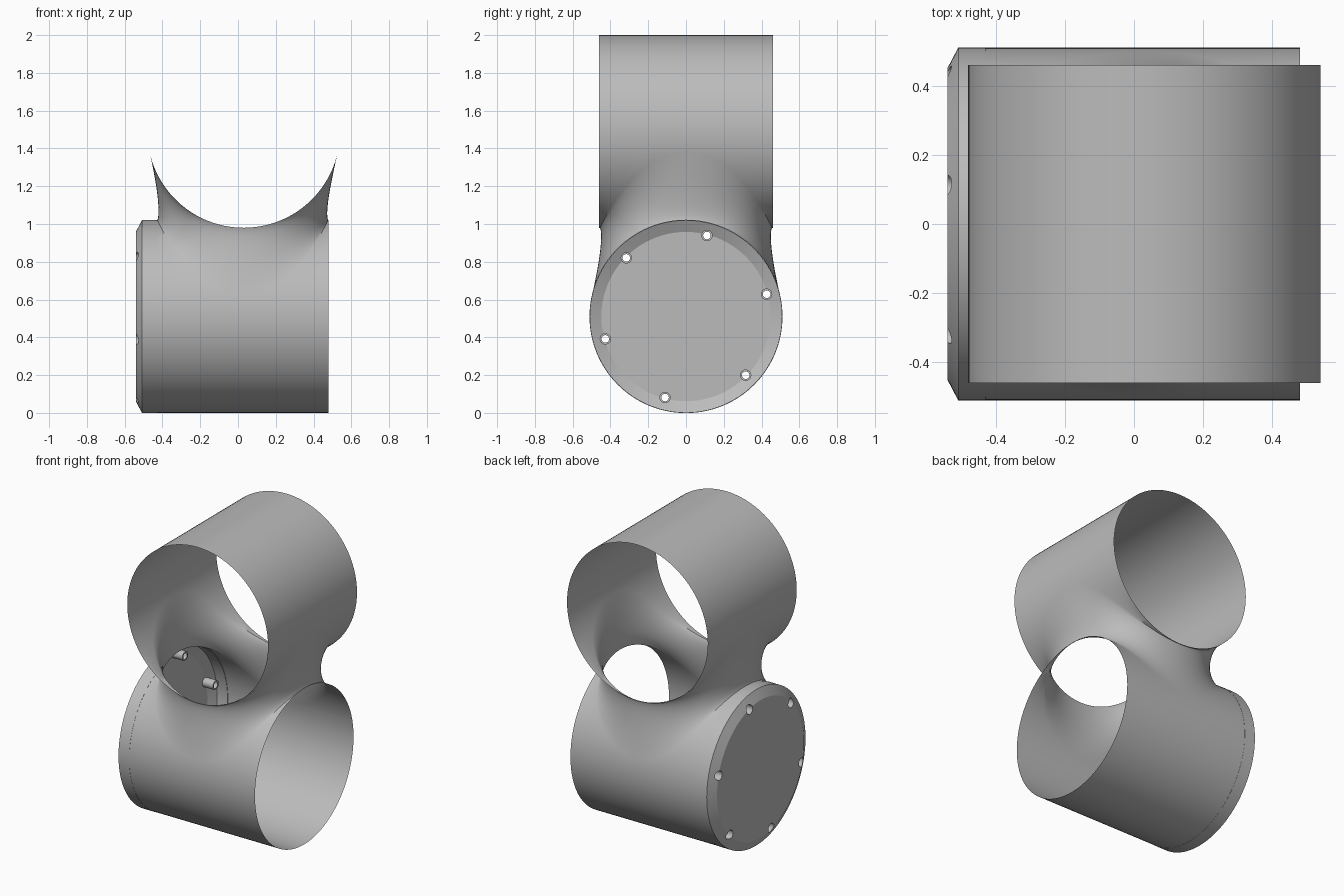
import bpy, bmesh, math
from math import sin, cos, pi
from mathutils import Vector

if "Cube" in bpy.data.objects:
    bpy.data.objects.remove(bpy.data.objects["Cube"])

R = 0.51            # pipe radius
SPREAD = 1.35       # half angle of the opening cut in each pipe
N = 128             # steps round the neck
UX, UZ, LZ = 0.03, 1.49, 0.51    # upper pipe axis x and z, lower pipe axis z

grey = bpy.data.materials.new("plain grey")
grey.use_nodes = True
grey.diffuse_color = (0.5, 0.5, 0.5, 1)
grey.node_tree.nodes["Principled BSDF"].inputs["Base Color"].default_value = (0.5, 0.5, 0.5, 1)


def finish(name, bm, angle=40):
    bmesh.ops.remove_doubles(bm, verts=bm.verts[:], dist=0.0002)
    bmesh.ops.recalc_face_normals(bm, faces=bm.faces[:])
    me = bpy.data.meshes.new(name)
    bm.to_mesh(me)
    bm.free()
    ob = bpy.data.objects.new(name, me)
    bpy.context.collection.objects.link(ob)
    me.materials.append(grey)
    smooth(ob, angle)
    return ob


def smooth(ob, angle=40):
    bpy.ops.object.select_all(action='DESELECT')
    bpy.context.view_layer.objects.active = ob
    ob.select_set(True)
    bpy.ops.object.shade_smooth_by_angle(angle=math.radians(angle))


def grid(bm, rows, closed=False):
    """Skin a list of equally long rows of points."""
    vs = [[bm.verts.new(p) for p in row] for row in rows]
    for a, b in zip(vs, vs[1:] + (vs[:1] if closed else [])):
        for i in range(len(a) - 1):
            bm.faces.new((a[i], a[i + 1], b[i + 1], b[i]))


# Pipe surfaces: angle a is measured from the side facing the other pipe
def upper(a, t):
    return Vector((UX + R * sin(a), t, UZ - R * cos(a)))


def lower(a, t):
    return Vector((t, R * sin(a), LZ + R * cos(a)))


def pipe(bm, point, lo, hi, mid, half):
    """Open pipe from lo to hi with an oval opening of half length half."""
    for side, rim in ((1, hi), (-1, lo)):
        rows = []
        for i in range(N // 2 + 1):
            t = 2 * pi * i / N
            a = SPREAD * cos(t)
            rows.append([point(a, mid + side * half * sin(t)), point(a, rim)])
        grid(bm, rows)
    rows = []
    for i in range(65):
        a = SPREAD + (2 * pi - 2 * SPREAD) * i / 64
        rows.append([point(a, lo), point(a, mid), point(a, hi)])
    grid(bm, rows)


# Crossed pipes joined by a blended saddle neck
bm = bmesh.new()
UH, LM, LH = 0.455, 0.025, 0.452
pipe(bm, upper, -0.46, 0.46, 0, UH)
pipe(bm, lower, -0.43, 0.48, LM, LH)
rows = []
for i in range(N):
    th = 2 * pi * i / N
    c, s = cos(th), sin(th)
    a, b = SPREAD * c, SPREAD * s
    p0, p3 = upper(a, UH * s), lower(b, LM + LH * c)
    p1 = p0 + Vector((-0.2 * c * cos(a), -0.015 * s, -0.2 * c * sin(a) - 0.04 * s * s))
    p2 = p3 + Vector((-0.015 * c, -0.2 * s * cos(b), 0.2 * s * sin(b) + 0.04 * c * c))
    rows.append([p0 * (1 - k)**3 + p1 * 3 * k * (1 - k)**2 + p2 * 3 * k * k * (1 - k) + p3 * k**3
                 for k in [j / 16 for j in range(17)]])
grid(bm, rows, closed=True)
finish("crossed_pipes", bm)

# Chamfered end cap, a thin shell turned about the lower pipe axis
bm = bmesh.new()
profile = [(-0.54, 0), (-0.54, 0.45), (-0.508, 0.511), (-0.43, 0.511),
           (-0.43, 0.507), (-0.506, 0.507), (-0.536, 0.448), (-0.536, 0)]
rows = []
for i in range(128):
    t = 2 * pi * i / 128
    rows.append([(x, r * cos(t), LZ + r * sin(t)) for x, r in profile])
grid(bm, rows, closed=True)
bmesh.ops.dissolve_degenerate(bm, edges=bm.edges[:], dist=0.0001)
cap = finish("end_cap", bm, 20)

# Six screw sockets round the cap, each with a hole in the cap
HOLE, BORE = 0.03, 0.02
cut, cups = bmesh.new(), bmesh.new()
for n in range(6):
    t = math.radians(15.5 + 60 * n)
    cy, cz = 0.443 * cos(t), 0.443 * sin(t)
    wall, tool = [], []
    for i in range(24):
        k = 2 * pi * i / 24
        ring = lambda r: (cy + r * cos(k), cz + r * sin(k))
        y, z = ring(HOLE)
        start = -0.538 + max(0, (math.hypot(y, z) - 0.45) * 0.52)
        y2, z2 = ring(BORE)
        wall.append([(start, y, LZ + z), (-0.46, y, LZ + z), (-0.46, y2, LZ + z2)])
        tool.append([(-0.6, cy, LZ + cz), (-0.6, y, LZ + z), (-0.48, y, LZ + z), (-0.48, cy, LZ + cz)])
    grid(cups, wall, closed=True)
    grid(cut, tool, closed=True)
finish("screw_sockets", cups)
bmesh.ops.dissolve_degenerate(cut, edges=cut.edges[:], dist=0.0001)
cutter = finish("socket_cutter", cut)
cutter.hide_render = True
cutter.hide_set(True)

mod = cap.modifiers.new("socket holes", 'BOOLEAN')
mod.operation = 'DIFFERENCE'
mod.solver = 'EXACT'
mod.object = cutter
bpy.context.view_layer.objects.active = cap
bpy.ops.object.modifier_apply(modifier=mod.name)
bpy.data.objects.remove(cutter)
smooth(cap, 20)
